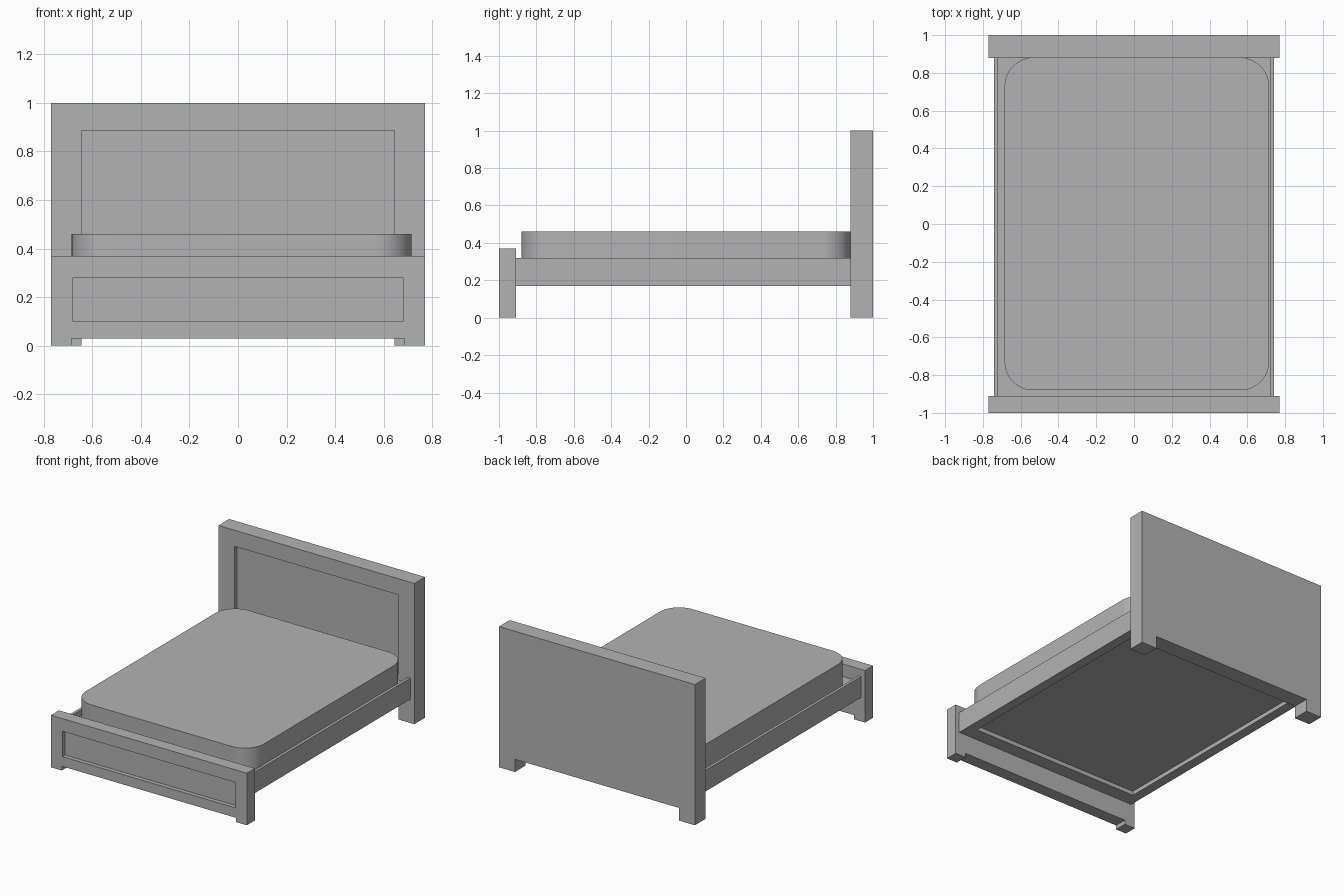
import bpy, bmesh, math

if "Cube" in bpy.data.objects:
    bpy.data.objects.remove(bpy.data.objects["Cube"])

grey = bpy.data.materials.new("plain grey")
grey.diffuse_color = (0.45, 0.45, 0.45, 1)
grey.use_nodes = True
grey.node_tree.nodes["Principled BSDF"].inputs["Base Color"].default_value = grey.diffuse_color


def finish(name, bm):
    bmesh.ops.recalc_face_normals(bm, faces=bm.faces)
    mesh = bpy.data.meshes.new(name)
    bm.to_mesh(mesh)
    bm.free()
    mesh.materials.append(grey)
    obj = bpy.data.objects.new(name, mesh)
    bpy.context.collection.objects.link(obj)
    return obj


def box(name, x0, x1, y0, y1, z0, z1):
    bm = bmesh.new()
    bmesh.ops.create_cube(bm, size=1)
    for v in bm.verts:
        v.co = (x1 if v.co.x > 0 else x0,
                y1 if v.co.y > 0 else y0,
                z1 if v.co.z > 0 else z0)
    return finish(name, bm)


def cut(obj, name, *bounds):
    cutter = box(name, *bounds)
    cutter.hide_render = True
    cutter.hide_viewport = True
    mod = obj.modifiers.new(name, 'BOOLEAN')
    mod.operation = 'DIFFERENCE'
    mod.solver = 'EXACT'
    mod.object = cutter


def board(name, y0, y1, top, leg_x, leg_z, panel_x, panel_z0, panel_z1):
    """End board with two feet and a sunken front panel."""
    obj = box(name, -0.77, 0.77, y0, y1, 0, top)
    cut(obj, name + "_foot_cutter", -leg_x, leg_x, y0 - 0.1, y1 + 0.1, -0.1, leg_z)
    cut(obj, name + "_panel_cutter", -panel_x, panel_x, y0 - 0.1, y0 + 0.03, panel_z0, panel_z1)


# End boards
board("headboard", 0.88, 1.0, 1.0, 0.645, 0.09, 0.645, 0.32, 0.885)
board("footboard", -1.0, -0.91, 0.37, 0.685, 0.03, 0.68, 0.10, 0.28)

# Side rails
for side, s in (("left", -1), ("right", 1)):
    a, b = sorted((s * 0.72, s * 0.74))
    box(side + "_rail", a, b, -0.91, 0.88, 0.17, 0.32)

# Platform with a shallow sunken underside
platform = box("platform", -0.72, 0.72, -0.91, 0.88, 0.17, 0.28)
cut(platform, "underside_cutter", -0.67, 0.67, -0.81, 0.79, 0.1, 0.20)

# Mattress: rounded rectangle outline, extruded upward
bm = bmesh.new()
x0, x1, y0, y1, r, steps = -0.685, 0.715, -0.88, 0.88, 0.15, 12
corners = ((x1 - r, y1 - r), (x0 + r, y1 - r), (x0 + r, y0 + r), (x1 - r, y0 + r))
ring = []
for i, (cx, cy) in enumerate(corners):
    for k in range(steps + 1):
        t = (i + k / steps) * math.pi / 2
        ring.append(bm.verts.new((cx + r * math.cos(t), cy + r * math.sin(t), 0.28)))
base = bm.faces.new(ring)
up = bmesh.ops.extrude_face_region(bm, geom=[base], use_keep_orig=True)["geom"]
bmesh.ops.translate(bm, vec=(0, 0, 0.18), verts=[g for g in up if isinstance(g, bmesh.types.BMVert)])
mattress = finish("mattress", bm)
bpy.context.view_layer.objects.active = mattress
mattress.select_set(True)
bpy.ops.object.shade_smooth_by_angle(angle=math.radians(30))
